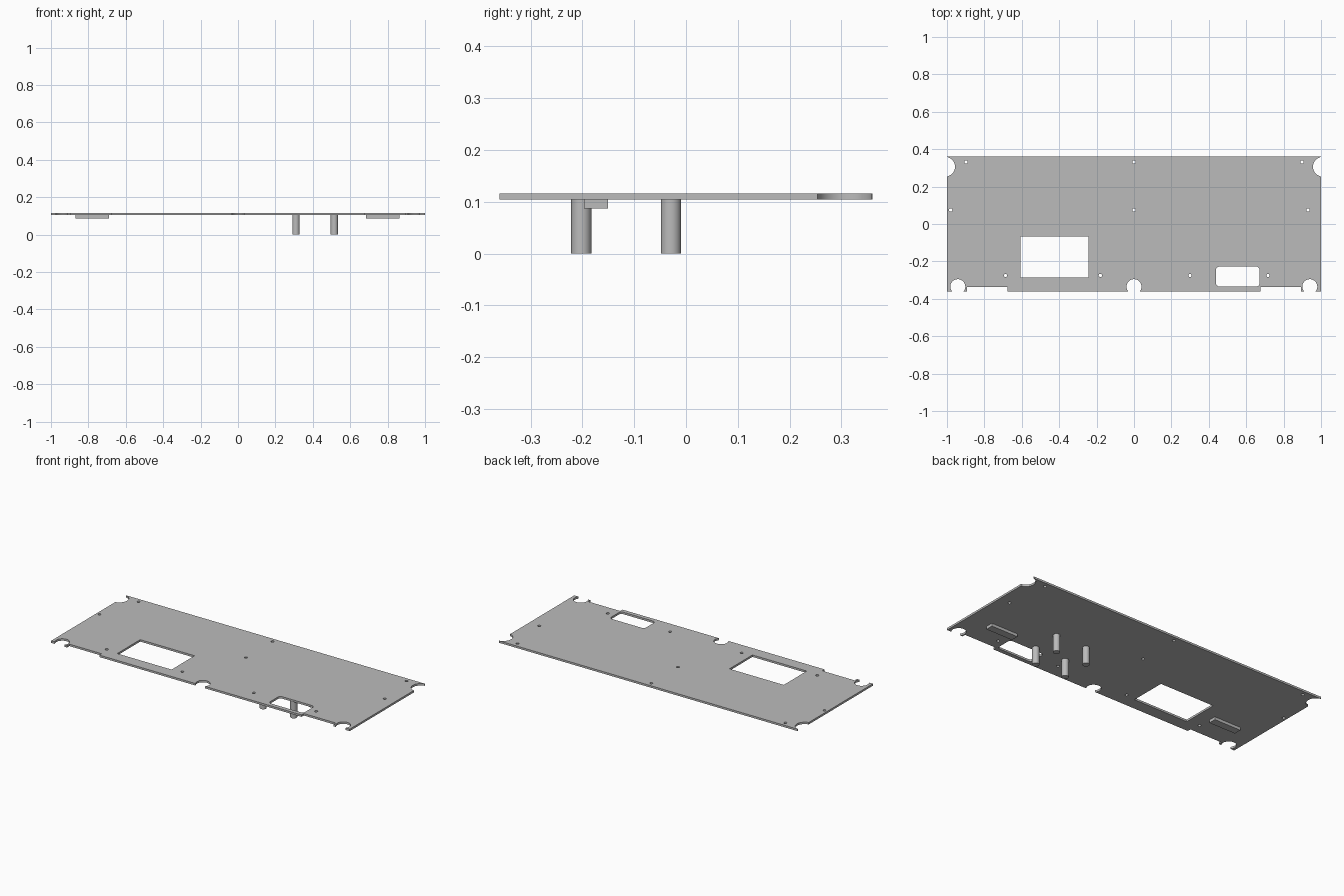
import bpy, bmesh, math

cube = bpy.data.objects.get("Cube")
if cube:
    bpy.data.objects.remove(cube, do_unlink=True)

BOTTOM, TOP = 0.104, 0.116

metal = bpy.data.materials.new("grey metal")
metal.use_nodes = True
GREY = (0.5, 0.5, 0.5, 1)
metal.diffuse_color = GREY
metal.node_tree.nodes["Principled BSDF"].inputs["Base Color"].default_value = GREY


def prism(bm, points, z0, z1):
    """Extrude a counter-clockwise outline from z0 to z1."""
    low = [bm.verts.new((x, y, z0)) for x, y in points]
    high = [bm.verts.new((x, y, z1)) for x, y in points]
    bm.faces.new(low[::-1])
    bm.faces.new(high)
    for i in range(len(points)):
        j = (i + 1) % len(points)
        bm.faces.new((low[i], low[j], high[j], high[i]))


def circle(x, y, r, n):
    return [(x + r * math.cos(2 * math.pi * i / n),
             y + r * math.sin(2 * math.pi * i / n)) for i in range(n)]


def rect(x0, x1, y0, y1, r=0):
    if not r:
        return [(x0, y0), (x1, y0), (x1, y1), (x0, y1)]
    corners = [(x1 - r, y1 - r), (x0 + r, y1 - r), (x0 + r, y0 + r), (x1 - r, y0 + r)]
    return [(cx + r * math.cos(math.pi / 2 * (k + i / 6)),
             cy + r * math.sin(math.pi / 2 * (k + i / 6)))
            for k, (cx, cy) in enumerate(corners) for i in range(7)]


def make(name, outlines, z0, z1):
    bm = bmesh.new()
    for points in outlines:
        prism(bm, points, z0, z1)
    mesh = bpy.data.meshes.new(name)
    bm.to_mesh(mesh)
    bm.free()
    mesh.materials.append(metal)
    obj = bpy.data.objects.new(name, mesh)
    bpy.context.collection.objects.link(obj)
    return obj


# Cutouts: windows, edge notches, front recesses and screw holes
cuts = [rect(-0.608, -0.244, -0.287, -0.067),
        rect(0.438, 0.672, -0.335, -0.227, 0.02)]
cuts += [circle(x, -0.335, 0.04, 48) for x in (-0.942, 0, 0.94)]
cuts += [circle(s * 1.01, 0.306, 0.053, 48) for s in (-1, 1)]
cuts += [rect(-0.893, -0.677, -0.4, -0.338), rect(0.677, 0.893, -0.4, -0.338)]
holes = [(x, 0.331) for x in (-0.898, 0, 0.898)]
holes += [(x, 0.075) for x in (-0.98, 0, 0.93)]
holes += [(x, -0.275) for x in (-0.687, -0.18, 0.299, 0.716)]
cuts += [circle(x, y, 0.009, 20) for x, y in holes]

# Panel
panel = make("panel", [rect(-1, 1, -0.36, 0.36)], BOTTOM, TOP)
cutter = make("panel_cutter", cuts, BOTTOM - 0.05, TOP + 0.05)
cutter.hide_render = True
boolean = panel.modifiers.new("cutouts", 'BOOLEAN')
boolean.operation = 'DIFFERENCE'
boolean.solver = 'EXACT'
boolean.object = cutter
bpy.context.view_layer.objects.active = panel
panel.select_set(True)
bpy.ops.object.modifier_apply(modifier=boolean.name)
bpy.data.objects.remove(cutter, do_unlink=True)

# Standoff posts under the panel
smooth = [panel]
for row, y in (("front", -0.202), ("back", -0.029)):
    for side, x in (("right", 0.31), ("left", 0.515)):
        smooth.append(make(f"{row}_{side}_post", [circle(x, y, 0.0195, 32)], 0, BOTTOM))

# Low cleats under the panel
make("right_cleat", [rect(-0.868, -0.69, -0.197, -0.151)], 0.087, BOTTOM)
make("left_cleat", [rect(0.685, 0.863, -0.197, -0.151)], 0.087, BOTTOM)

bpy.ops.object.select_all(action='DESELECT')
for obj in smooth:
    obj.select_set(True)
bpy.ops.object.shade_smooth_by_angle(angle=math.radians(30))
